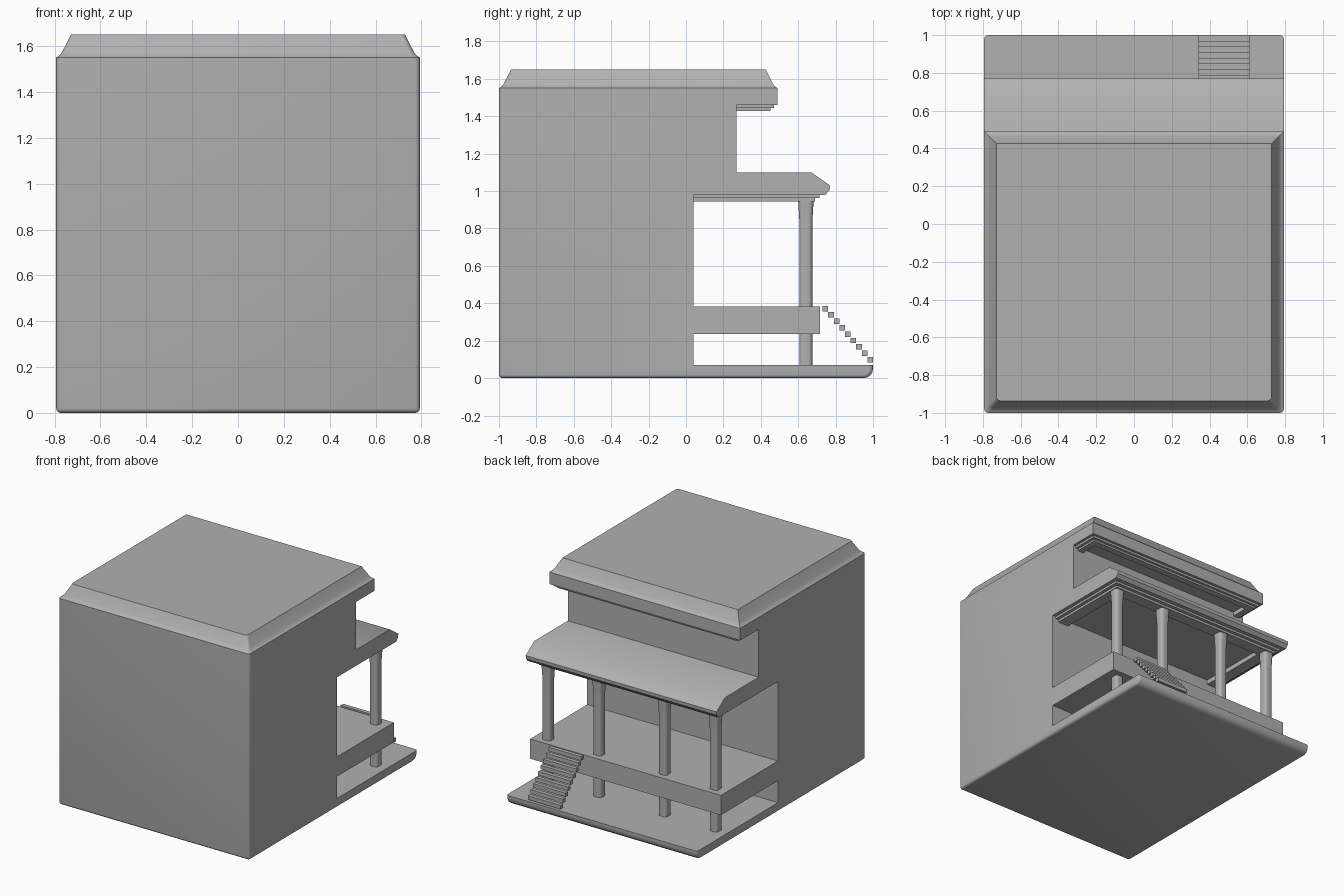
import bpy, bmesh
from math import cos, sin, pi, radians

if "Cube" in bpy.data.objects:
    bpy.data.objects.remove(bpy.data.objects["Cube"])

W = 0.793  # half width of the house

grey = bpy.data.materials.new("mid_grey")
grey.diffuse_color = (.44, .44, .44, 1)
grey.use_nodes = True
grey.node_tree.nodes["Principled BSDF"].inputs["Base Color"].default_value = grey.diffuse_color


def finish(name, bm):
    bmesh.ops.recalc_face_normals(bm, faces=bm.faces)
    me = bpy.data.meshes.new(name)
    bm.to_mesh(me)
    bm.free()
    me.materials.append(grey)
    ob = bpy.data.objects.new(name, me)
    bpy.context.collection.objects.link(ob)
    bpy.ops.object.select_all(action='DESELECT')
    ob.select_set(True)
    bpy.context.view_layer.objects.active = ob
    bpy.ops.object.shade_smooth_by_angle(angle=radians(35))
    return ob


def prism(profile, x0, x1):
    # (y, z) profile swept along x
    bm = bmesh.new()
    f = bm.faces.new([bm.verts.new((x0, y, z)) for y, z in profile])
    r = bmesh.ops.extrude_face_region(bm, geom=[f])
    for v in r['geom']:
        if isinstance(v, bmesh.types.BMVert):
            v.co.x = x1
    # extrusion keeps the starting cap only when needed; make sure it is closed
    bmesh.ops.holes_fill(bm, edges=[e for e in bm.edges if e.is_boundary])
    return bm


def loft(rings):
    # closed, capped skin through rings of equal point count
    bm = bmesh.new()
    vs = [[bm.verts.new(p) for p in r] for r in rings]
    n = len(vs[0])
    for a, b in zip(vs, vs[1:]):
        for i in range(n):
            j = (i + 1) % n
            bm.faces.new((a[i], a[j], b[j], b[i]))
    bm.faces.new(vs[0][::-1])
    bm.faces.new(vs[-1])
    return bm


def rect(y0, y1, z0, z1):
    return [(y0, z0), (y1, z0), (y1, z1), (y0, z1)]


# house body with base plate (rounded nose), upper storey and eave overhang
nose = [(.95 + .05 * sin(a), .05 - .05 * cos(a)) for a in
        [k * pi / 8 for k in range(5)]]
bm = prism([(-1, 0)] + nose + [(1, .07), (.04, .07), (.04, .98), (.27, .98),
           (.27, 1.46), (.49, 1.46), (.49, 1.55), (-1, 1.55)], -W, W)


def rounded(e):
    a, b = e.verts[0].co, e.verts[1].co
    side = abs(a.x - b.x) < 1e-4
    low = side and max(a.z, b.z) < .071 and not (a.z > .069 and b.z > .069)
    front = a.y < -.99 and b.y < -.99 and (side or max(a.z, b.z) < 1e-4)
    return low or front


bmesh.ops.bevel(bm, geom=[e for e in bm.edges if rounded(e)], offset=.02,
                segments=4, profile=.5, affect='EDGES')
finish("house_body", bm)


# tapered roof cap, rounded at the two front corners
def roof_ring(inset, z, r=.022):
    hx, y0, y1 = W - inset, -1 + inset, .49 - inset
    pts = [(hx, y1, z), (-hx, y1, z)]
    for sx, start in ((-1, pi), (1, 1.5 * pi)):
        for k in range(5):
            a = start + k * pi / 8
            pts.append((sx * (hx - r) + r * cos(a), y0 + r + r * sin(a), z))
    return pts


finish("roof_cap", loft([roof_ring(i, z) for i, z in
                         ((0, 1.55), (.015, 1.56), (.026, 1.575), (.064, 1.65))]))

# porch roof with sloped front
finish("porch_roof", prism([(.03, .98), (.03, 1.10), (.67, 1.10), (.77, 1.03),
                            (.768, 1.005), (.745, .98)], -W, W))


# stepped trim under the eaves: front beam and two side returns
def trim(name, y0, y1, hx, z0, z1, t):
    finish(name + "_front", prism(rect(y1 - t, y1, z0, z1), -hx, hx))
    for s, side in ((-1, "left"), (1, "right")):
        finish(name + "_" + side,
               prism(rect(y0, y1 - t, z0, z1), s * hx, s * (hx - t)))


trim("porch_trim_upper", .04, .715, .765, .963, .982, .115)
trim("porch_trim_lower", .04, .69, .74, .945, .963, .09)
trim("eave_trim_upper", .27, .47, .772, 1.443, 1.462, .07)
trim("eave_trim_lower", .27, .452, .752, 1.428, 1.443, .05)

# raised porch deck
finish("porch_deck", prism(rect(.03, .717, .235, .383), -W, W))


# columns with soft square section, flaring at the top
def column_ring(cx, cy, h, z):
    r = h * .6
    pts = []
    for q, (sx, sy) in enumerate(((1, 1), (-1, 1), (-1, -1), (1, -1))):
        for k in range(5):
            a = (q + k / 4) * pi / 2
            pts.append((cx + sx * (h - r) + r * cos(a),
                        cy + sy * (h - r) + r * sin(a), z))
    return pts


for i, cx in enumerate((-.695, -.272, .272, .695)):
    finish(f"column_{i}", loft([column_ring(cx, .641, h, z) for h, z in
           ((.034, .06), (.034, .82), (.036, .86), (.039, .91), (.042, .955))]))

# floating stair treads
for i in range(9):
    y, z = .745 + i * .03, .372 - i * .0342
    finish(f"stair_{i}", prism(rect(y - .015, y + .015, z - .0145, z + .0145),
                               .342, .612))
